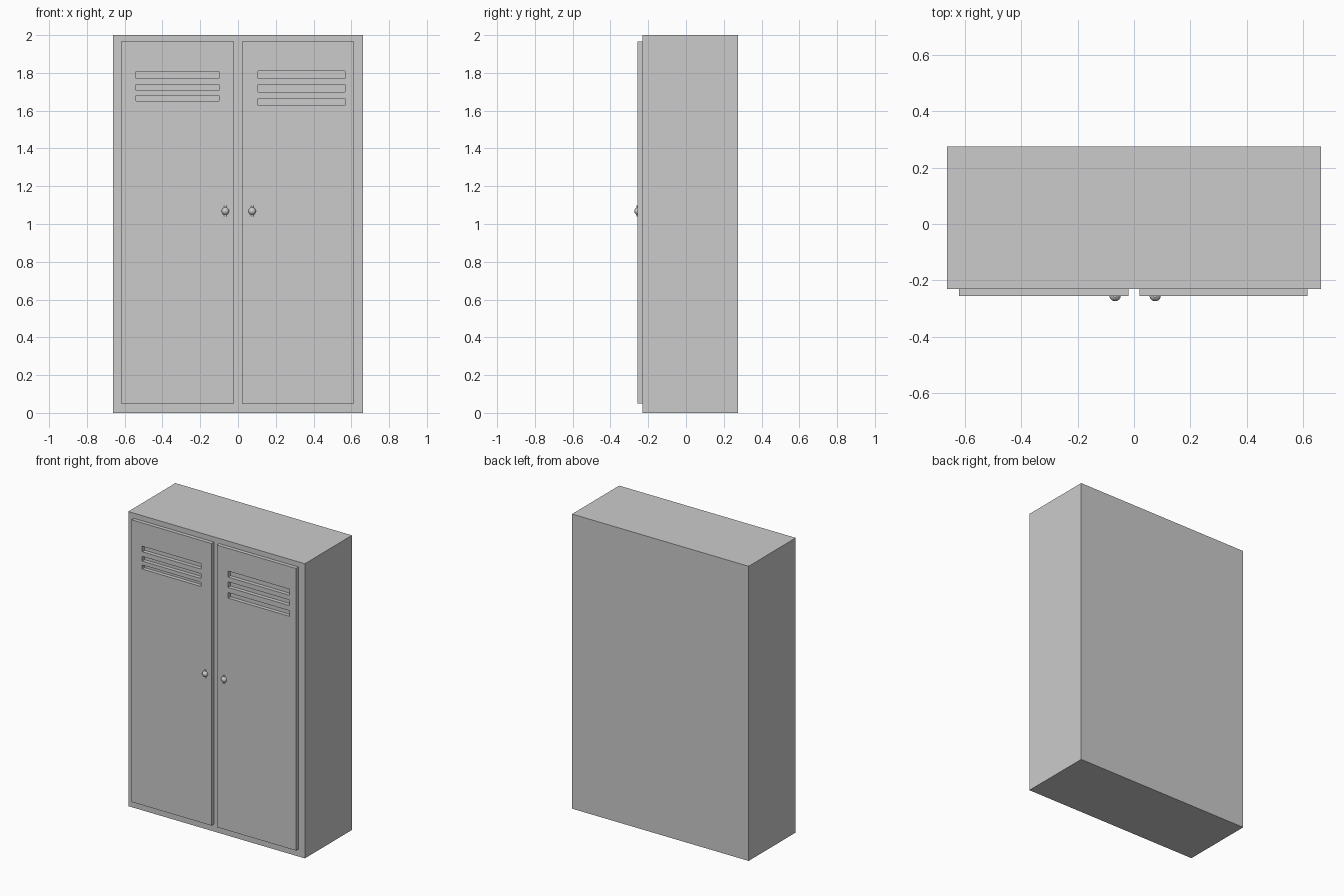
import bpy, bmesh, math

if "Cube" in bpy.data.objects:
    bpy.data.objects.remove(bpy.data.objects["Cube"])


def add_object(name, bm):
    bmesh.ops.recalc_face_normals(bm, faces=bm.faces)
    mesh = bpy.data.meshes.new(name)
    bm.to_mesh(mesh)
    bm.free()
    obj = bpy.data.objects.new(name, mesh)
    bpy.context.collection.objects.link(obj)
    return obj


def add_box(bm, x, y, z):
    verts = bmesh.ops.create_cube(bm, size=1)["verts"]
    for v in verts:
        for i, (lo, hi) in enumerate((x, y, z)):
            v.co[i] = lo if v.co[i] < 0 else hi


def box(name, x, y, z):
    bm = bmesh.new()
    add_box(bm, x, y, z)
    return add_object(name, bm)


def door(name, x, slot_x, slots):
    # Flat panel with vent slots cut right through it
    panel = box(name, x, (-0.256, -0.229), (0.05, 1.965))
    bm = bmesh.new()
    for z in slots:
        add_box(bm, slot_x, (-0.3, -0.2), z)
    cutter = add_object(name + "_slot_cutter", bm)
    cutter.hide_render = True
    cutter.hide_set(True)
    mod = panel.modifiers.new("vents", "BOOLEAN")
    mod.operation = "DIFFERENCE"
    mod.solver = "EXACT"
    mod.object = cutter
    # Bake the cut, then drop the cutter
    bpy.context.view_layer.update()
    deps = bpy.context.evaluated_depsgraph_get()
    mesh = bpy.data.meshes.new_from_object(panel.evaluated_get(deps))
    panel.modifiers.clear()
    panel.data = mesh
    bpy.data.objects.remove(cutter)


def knob(name, x):
    # Round knob with a short pin above and below, turned about z
    r = 0.02
    ball = [(r * math.cos(math.radians(a)), r * math.sin(math.radians(a)))
            for a in range(-70, 71, 14)]
    profile = [(0, -0.029), (0.007, -0.029)] + ball + [(0.007, 0.029), (0, 0.029)]
    bm = bmesh.new()
    verts = [bm.verts.new((px, 0, pz)) for px, pz in profile]
    edges = [bm.edges.new(e) for e in zip(verts, verts[1:])]
    bmesh.ops.spin(bm, geom=verts + edges, cent=(0, 0, 0), axis=(0, 0, 1),
                   angle=2 * math.pi, steps=24)
    bmesh.ops.remove_doubles(bm, verts=bm.verts, dist=1e-5)
    obj = add_object(name, bm)
    obj.location = (x, -0.254, 1.068)
    bpy.ops.object.select_all(action="DESELECT")
    obj.select_set(True)
    bpy.context.view_layer.objects.active = obj
    bpy.ops.object.shade_smooth_by_angle(angle=math.radians(35))


# Cabinet
box("cabinet_body", (-0.663, 0.663), (-0.23, 0.275), (0, 2))

# Doors
door("left_door", (-0.62, -0.02), (-0.54, -0.10),
     [(1.77, 1.807), (1.706, 1.738), (1.652, 1.68)])
door("right_door", (0.02, 0.615), (0.105, 0.567),
     [(1.77, 1.811), (1.70, 1.738), (1.627, 1.665)])

# Knobs
knob("left_knob", -0.067)
knob("right_knob", 0.075)
